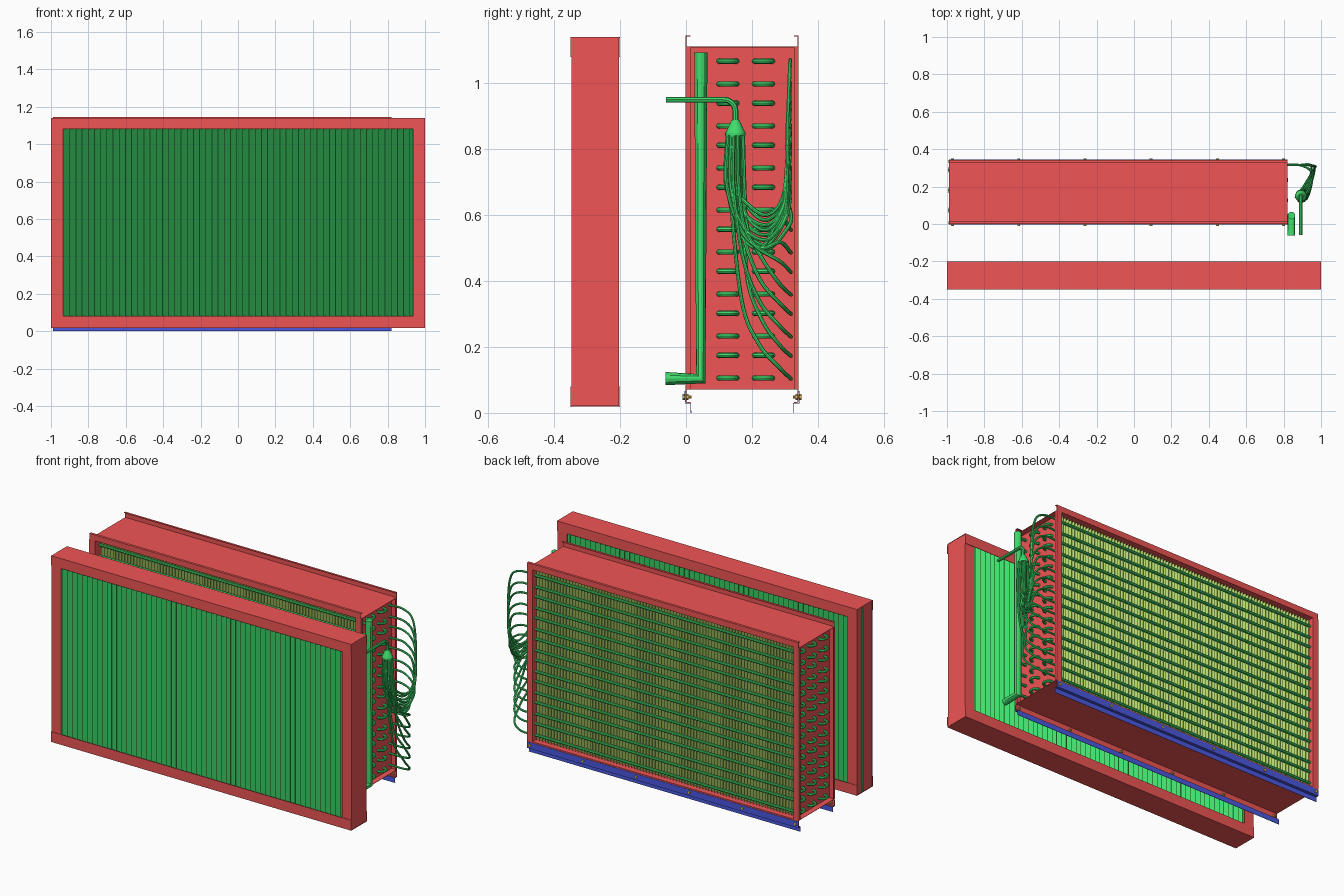
import bpy, bmesh
from math import cos, sin, pi
from mathutils import Vector, Matrix

if "Cube" in bpy.data.objects:
    bpy.data.objects.remove(bpy.data.objects["Cube"])


def mat(name, rgb):
    m = bpy.data.materials.new(name)
    m.diffuse_color = (*rgb, 1)
    m.use_nodes = True
    m.node_tree.nodes["Principled BSDF"].inputs["Base Color"].default_value = m.diffuse_color
    return m


RED = mat("red_paint", (0.87, 0.09, 0.09))
GREEN = mat("green", (0.05, 0.72, 0.15))
LIME = mat("lime_fin", (0.55, 0.85, 0.18))
BLUE = mat("blue_rail", (0.07, 0.1, 0.75))
BRASS = mat("bolt", (0.8, 0.5, 0.1))


def finish(name, bm, m):
    me = bpy.data.meshes.new(name)
    bm.to_mesh(me)
    bm.free()
    me.materials.append(m)
    ob = bpy.data.objects.new(name, me)
    bpy.context.collection.objects.link(ob)
    return ob


def sheet(name, profiles, axis, a, b, m, thick=0.003):
    """Folded sheet metal: open 2D profiles extruded along an axis."""
    put = {"x": lambda p, t: (t, p[0], p[1]), "z": lambda p, t: (p[0], p[1], t)}[axis]
    bm = bmesh.new()
    for pts in profiles:
        lo = [bm.verts.new(put(p, a)) for p in pts]
        hi = [bm.verts.new(put(p, b)) for p in pts]
        for i in range(len(pts) - 1):
            bm.faces.new((lo[i], lo[i + 1], hi[i + 1], hi[i]))
    ob = finish(name, bm, m)
    s = ob.modifiers.new("thickness", "SOLIDIFY")
    s.thickness = thick
    s.offset = 0
    return ob


def pipes(name, paths, r, m, res=2):
    """Round pipes swept along point lists, turned into one mesh."""
    cu = bpy.data.curves.new(name, "CURVE")
    cu.dimensions = "3D"
    cu.bevel_depth = r
    cu.bevel_resolution = res
    cu.use_fill_caps = True
    for pts in paths:
        sp = cu.splines.new("POLY")
        sp.points.add(len(pts) - 1)
        for q, p in zip(sp.points, pts):
            q.co = (*p, 1)
    tmp = bpy.data.objects.new(name + "_path", cu)
    bpy.context.collection.objects.link(tmp)
    me = bpy.data.meshes.new_from_object(tmp.evaluated_get(bpy.context.evaluated_depsgraph_get()))
    bpy.data.objects.remove(tmp)
    me.materials.clear()
    me.materials.append(m)
    ob = bpy.data.objects.new(name, me)
    bpy.context.collection.objects.link(ob)
    bpy.context.view_layer.objects.active = ob
    ob.select_set(True)
    bpy.ops.object.shade_smooth_by_angle()
    ob.select_set(False)


def smooth_path(pts, n=7):
    """Catmull-Rom curve through the points."""
    p = [Vector(q) for q in pts]
    p = [2 * p[0] - p[1]] + p + [2 * p[-1] - p[-2]]
    out = []
    for a, b, c, d in zip(p, p[1:], p[2:], p[3:]):
        for k in range(n):
            t = k / n
            out.append(0.5 * (2 * b + (c - a) * t + (2 * a - 5 * b + 4 * c - d) * t * t
                              + (3 * b - a - 3 * c + d) * t ** 3))
    return out + [p[-2]]


def cone(bm, r1, r2, depth, sides, loc, rot=Matrix()):
    bmesh.ops.create_cone(bm, cap_ends=True, segments=sides, radius1=r1, radius2=r2,
                          depth=depth, matrix=Matrix.Translation(loc) @ rot)


# Front eliminator frame: top, bottom and side channels
sheet("eliminator_frame_rails",
      [[(-0.349, a), (-0.349, b), (-0.201, b), (-0.201, a)] for a, b in ((1.08, 1.139), (0.08, 0.019))],
      "x", -1, 1, RED)
sheet("eliminator_frame_posts",
      [[(s * 0.935, -0.346), (s * 0.998, -0.346), (s * 0.998, -0.204), (s * 0.935, -0.204)] for s in (-1, 1)],
      "z", 0.021, 1.137, RED)

# Zigzag eliminator blades
N = 60
sheet("eliminator_blades",
      [[(-0.985 + 1.95 * i / (N - 1) + (0.02 if k % 2 else -0.015), -0.34 + 0.13 * k / 3) for k in range(4)]
       for i in range(N)], "z", 0.025, 1.133, GREEN, 0.002)

# Coil casing: top and bottom pans, recessed end plates
X0, X1, D = -0.99, 0.82, 0.34


def pan(lip, plate):
    return [(0.013, lip), (0, lip), (0, plate), (D, plate), (D, lip), (D - 0.013, lip)]


sheet("coil_casing_pans", [pan(1.143, 1.11), pan(0.032, 0.072)], "x", X0, X1, RED)
sheet("coil_end_plates", [[(x, y) for y, x in pan(X0, X0 + 0.035)],
                          [(x, y) for y, x in pan(X1, X1 - 0.035)]], "z", 0.072, 1.11, RED)
EL, ER = X0 + 0.035, X1 - 0.035

# Mounting rails
sheet("mounting_rails", [[(-0.003, 0.066), (-0.003, 0.029), (0.015, 0.029), (0.015, 0)],
                         [(D + 0.003, 0.066), (D + 0.003, 0.029), (D - 0.015, 0.029), (D - 0.015, 0)]],
      "x", X0, X1, BLUE, 0.002)

# Rail bolts
bm = bmesh.new()
turn = Matrix.Rotation(pi / 2, 4, "X")
for i in range(6):
    x = -0.97 + 0.354 * i
    for y, s in ((0, -1), (D, 1)):
        cone(bm, 0.009, 0.009, 0.006, 6, (x, y + s * 0.007, 0.048), turn)
        cone(bm, 0.009, 0.009, 0.006, 6, (x, y - s * 0.005, 0.048), turn)
        cone(bm, 0.005, 0.005, 0.026, 10, (x, y - s * 0.003, 0.048), turn)
finish("rail_bolts", bm, BRASS)

# Cooling fins
bm = bmesh.new()
F = 88
for i in range(F):
    x = EL + (ER - EL) * (i + 0.5) / F
    bmesh.ops.create_cube(bm, size=1, matrix=Matrix.Translation((x, 0.181, 0.591))
                          @ Matrix.Diagonal((0.002, 0.27, 1.03, 1)))
finish("coil_fins", bm, LIME)

# Tube rows through the fins
rows_y = [0.046 + 0.054 * i for i in range(6)]
rows_z = [1.067 - 0.1275 * (i // 2) - 0.069 * (i % 2) for i in range(16)]
pipes("coil_tubes", [[(EL, y, z), (ER, y, z)] for y in rows_y for z in rows_z], 0.008, GREEN)


# Return bends at both ends
def bend(x, s, ya, z):
    r = 0.027
    arc = [(x + s * (0.004 + r * sin(pi * k / 8)), ya + r - r * cos(pi * k / 8), z) for k in range(9)]
    return [(x, ya, z)] + arc + [(x, ya + 2 * r, z)]


pipes("return_bends_right", [bend(ER, 1, rows_y[i], z) for i in (1, 3) for z in rows_z], 0.008, GREEN)
pipes("return_bends_left", [bend(EL, -1, rows_y[i], z) for i in (0, 2, 4) for z in rows_z], 0.008, GREEN)

# Suction header with outlet and stubs
HX, HY = 0.842, 0.045
pipes("suction_header", [[(HX, HY, 1.093), (HX, HY, 0.104), (HX, -0.062, 0.104)]], 0.02, GREEN, 4)
pipes("header_stubs", [[(ER, HY, z), (HX, HY, z)] for z in rows_z], 0.008, GREEN)

# Liquid inlet and distributor cone
DX, DY = 0.892, 0.15
elbow = [(DX, DY - 0.035 + 0.035 * sin(a), 0.915 + 0.035 * cos(a)) for a in [pi / 2 * k / 6 for k in range(7)]]
pipes("liquid_inlet", [[(DX, -0.06, 0.95)] + elbow + [(DX, DY, 0.87)]], 0.009, GREEN)
bm = bmesh.new()
cone(bm, 0.031, 0.012, 0.04, 20, (DX, DY, 0.868))
cone(bm, 0.031, 0.031, 0.008, 20, (DX, DY, 0.845))
finish("distributor_cone", bm, GREEN)

# Feeder capillaries from the distributor to each circuit
feeds = []
for i, z in enumerate(rows_z):
    a = 2 * pi * i * 0.382
    r = 0.024 if i % 3 else 0.014
    dx, dy = r * cos(a), r * sin(a)
    pts = [(DX + dx, DY + dy, 0.85), (DX + 0.005 + 1.3 * dx, DY + 1.2 * dy, 0.69)]
    if i < 8:
        low = 0.6 - 0.015 * i
        pts += [(0.915 + dx, 0.18 + 0.5 * dy, low + 0.04), (0.945 + dx / 2, 0.245, low)]
        if z - low > 0.13:
            pts += [(0.965, 0.298, low + 0.07)]
        if z - low > 0.3:
            pts += [(0.97, 0.308, (low + z) / 2 + 0.04)]
        pts += [(0.945, 0.314, z - 0.045)]
    else:
        pts += [(0.915 + dx, 0.175 + 0.5 * dy, min(0.56, z + 0.24)),
                (0.95, 0.225 + dy / 3, min(0.5, z + 0.105)), (0.945, 0.285, z + 0.03)]
    pts += [(0.88, 0.316, z), (ER, 0.316, z)]
    feeds.append(smooth_path(pts))
pipes("feeder_capillaries", feeds, 0.006, GREEN)
